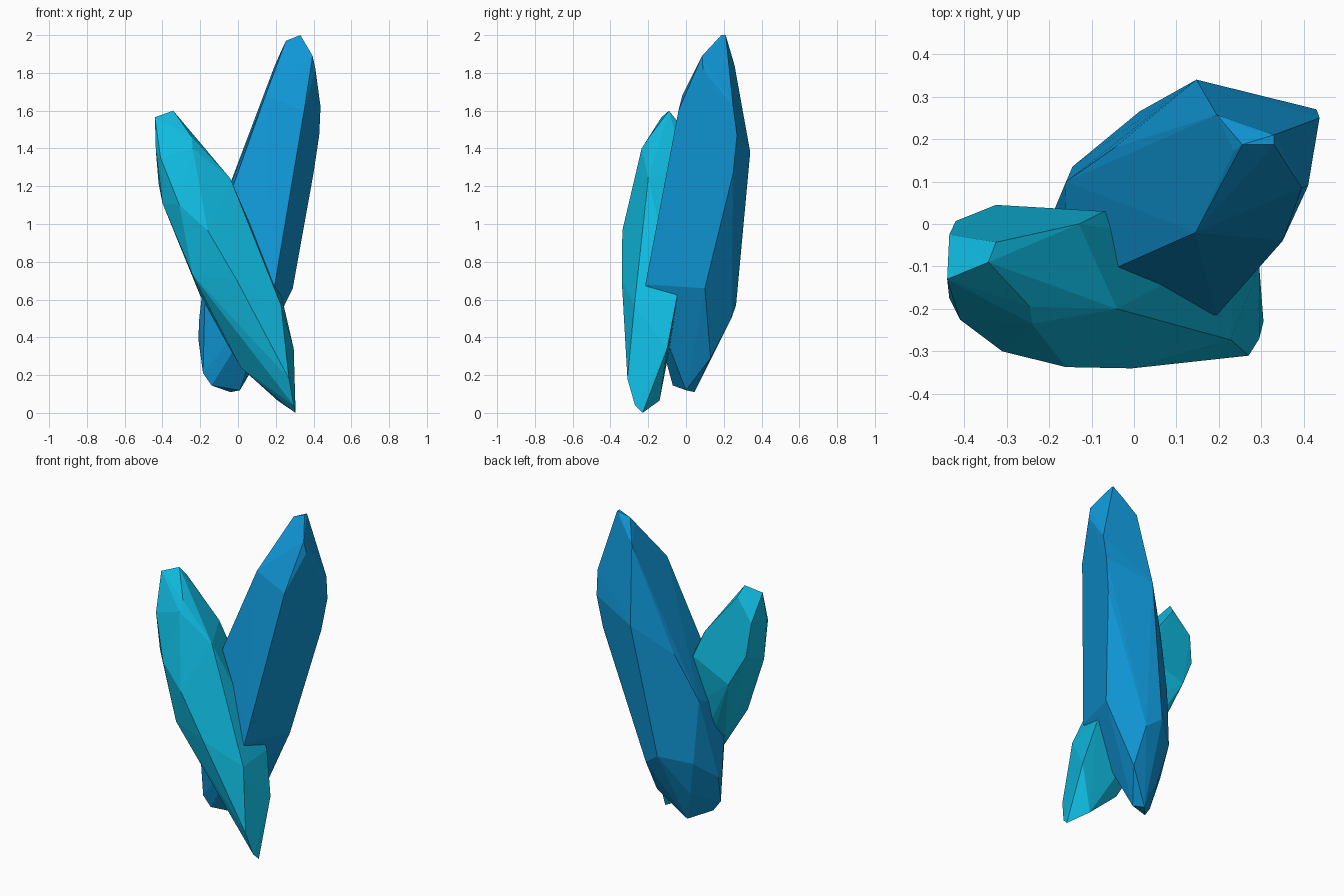
import bpy, bmesh, math
from mathutils import Vector


def material(name, rgb):
    m = bpy.data.materials.new(name)
    m.diffuse_color = (*rgb, 1)
    return m


def crystal(name, rings, mat):
    """Faceted convex shard wrapped around a few corner points, flat shaded."""
    bm = bmesh.new()
    for ring in rings:
        for p in ring:
            bm.verts.new(Vector(p))
    res = bmesh.ops.convex_hull(bm, input=bm.verts[:])
    loose = [v for v in bm.verts if not v.link_faces]
    bmesh.ops.delete(bm, geom=loose, context='VERTS')
    bmesh.ops.dissolve_limit(bm, angle_limit=math.radians(2),
                             verts=bm.verts[:], edges=bm.edges[:])
    bmesh.ops.recalc_face_normals(bm, faces=bm.faces[:])
    me = bpy.data.meshes.new(name)
    bm.to_mesh(me)
    bm.free()
    me.materials.append(mat)
    ob = bpy.data.objects.new(name, me)
    bpy.context.collection.objects.link(ob)
    return ob


blue = material("deep blue", (0.005, 0.31, 0.68))
cyan = material("cyan", (0.005, 0.49, 0.74))

# Tall shard leaning right: tip, shoulder, middle, foot
crystal("tall_blue_crystal", [
    [(.33, .187, 2.0), (.33, .21, 2.0), (.255, .187, 1.97), (.235, .172, 1.93), (.27, .225, 1.94)],
    [(.395, .085, 1.89), (.41, .09, 1.82), (.195, .257, 1.84), (.145, -.02, 1.68),
     (.35, -.04, 1.60), (.437, .25, 1.62)],
    [(.43, .27, 1.47), (.147, .34, 1.38), (.40, .25, 1.27), (-.045, .18, 1.19),
     (-.16, .10, .90), (-.17, -.16, .80), (.195, -.215, .68), (.29, .10, .66)],
    [(.013, .265, .57), (-.145, .135, .515), (.11, .24, .50), (-.205, -.07, .50),
     (-.21, -.02, .39), (.11, .13, .29), (-.10, .10, .30), (-.185, -.08, .21),
     (-.14, -.07, .145), (-.04, .045, .11), (.01, 0, .12)],
], blue)

# Short shard leaning left across the front: tip, shoulder, middle, foot
crystal("short_cyan_crystal", [
    [(-.343, -.09, 1.60), (-.325, -.043, 1.54), (-.44, -.13, 1.565), (-.435, -.025, 1.41)],
    [(-.435, -.175, 1.39), (-.24, -.235, 1.40), (-.245, -.195, 1.46), (-.41, -.225, 1.35),
     (-.04, -.20, 1.24), (-.13, 0, 1.29), (-.42, .007, 1.21)],
    [(-.07, .03, 1.13), (-.40, -.20, 1.11), (-.31, -.30, 1.10), (-.325, .045, 1.025),
     (-.16, -.337, .965), (-.24, -.27, .73), (-.005, -.34, .70), (-.20, -.10, .62)],
    [(.235, -.05, .60), (.228, -.273, .57), (.295, -.10, .34), (.015, -.14, .24),
     (.27, -.31, .18), (.21, -.14, .065), (.295, -.27, .04), (.305, -.23, 0)],
], cyan)
